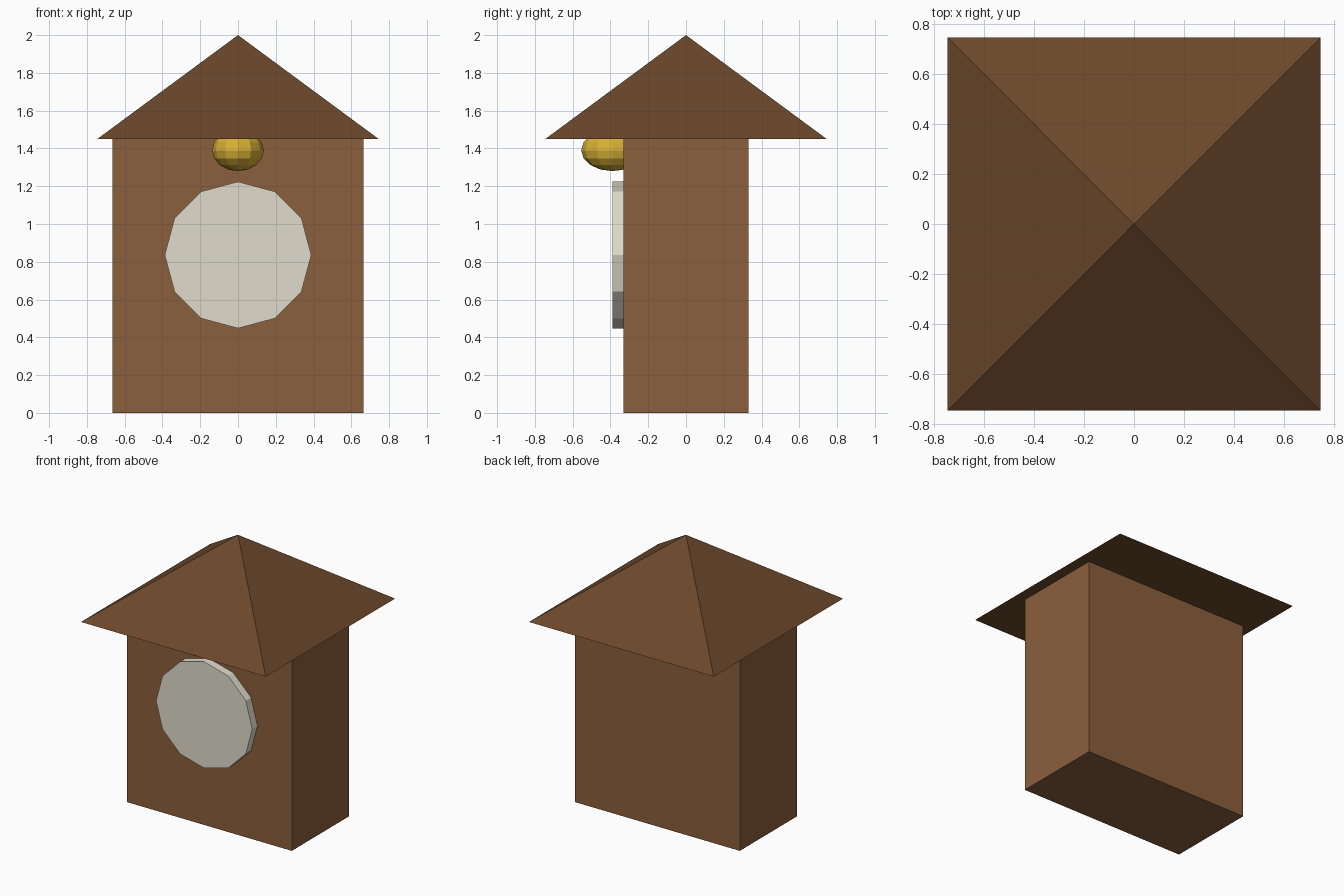
import bpy, math

if "Cube" in bpy.data.objects:
    bpy.data.objects.remove(bpy.data.objects["Cube"])


def material(name, hex_colour):
    def lin(c):
        c /= 255
        return c / 12.92 if c <= 0.04045 else ((c + 0.055) / 1.055) ** 2.4
    m = bpy.data.materials.new(name)
    m.diffuse_color = (*[lin((hex_colour >> s) & 255) for s in (16, 8, 0)], 1)
    m.use_nodes = True
    m.node_tree.nodes["Principled BSDF"].inputs["Base Color"].default_value = m.diffuse_color
    return m


def finish(name, mat):
    ob = bpy.context.object
    ob.name = name
    ob.data.materials.append(mat)
    bpy.ops.object.transform_apply(location=False, rotation=True, scale=True)
    return ob


wood = material("brown wood", 0x8B5E3C)
dark_wood = material("dark brown wood", 0x6B482A)
ivory = material("ivory", 0xE0DCCC)
gold = material("gold", 0xD9B036)

# Case
bpy.ops.mesh.primitive_cube_add(size=1, location=(0, 0, 0.725))
bpy.context.object.scale = (1.33, 0.66, 1.45)
finish("case", wood)

# Pyramid roof, square to the case
bpy.ops.mesh.primitive_cone_add(vertices=4, radius1=0.745 * math.sqrt(2), radius2=0,
                                depth=0.55, location=(0, 0, 1.725),
                                rotation=(0, 0, math.pi / 4))
finish("roof", dark_wood)

# Twelve-sided dial, partly set into the front
bpy.ops.mesh.primitive_cylinder_add(vertices=12, radius=0.388, depth=0.11,
                                    location=(0, -0.335, 0.836),
                                    rotation=(math.pi / 2, 0, 0))
finish("dial", ivory)

# Flattened faceted ball under the eave
bpy.ops.mesh.primitive_uv_sphere_add(segments=12, ring_count=8, radius=1,
                                     location=(0, -0.39, 1.39))
bpy.context.object.scale = (0.137, 0.165, 0.11)
finish("ball", gold)
